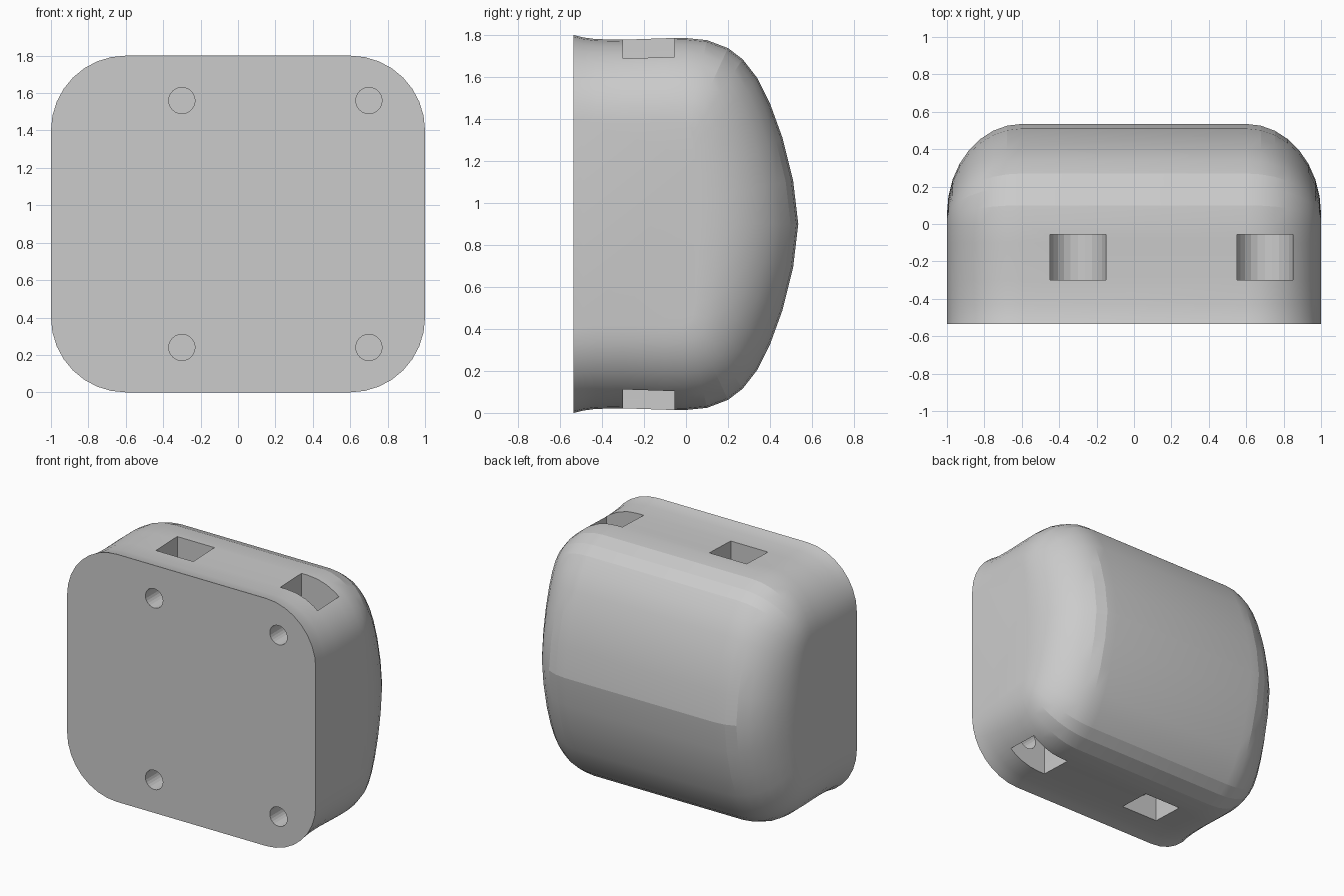
import bpy, bmesh, math

if "Cube" in bpy.data.objects:
    bpy.data.objects.remove(bpy.data.objects["Cube"])

MID = 0.9
STEPS = 8

# Upper half of the side profile (y, z), full size and as it is at the flat ends
outer = [(-.535, 1.8), (-.49, 1.789), (-.43, 1.781), (-.3, 1.778), (-.1, 1.785), (0, 1.786),
         (.1, 1.776), (.2, 1.738), (.27, 1.685), (.34, 1.595), (.40, 1.475),
         (.46, 1.31), (.51, 1.11), (.535, .9)]
inner = [(-.535, 1.4), (-.49, 1.39), (-.43, 1.383), (-.3, 1.38), (-.1, 1.385), (-.02, 1.386),
         (.01, 1.376), (.025, 1.36), (.035, 1.33), (.04, 1.28), (.045, 1.21),
         (.05, 1.12), (.052, 1.01), (.055, .9)]


def closed(half):
    return half + [(y, 2 * MID - z) for y, z in reversed(half[:-1])]


def make_object(name, bm):
    bmesh.ops.recalc_face_normals(bm, faces=bm.faces[:])
    mesh = bpy.data.meshes.new(name)
    bm.to_mesh(mesh)
    bm.free()
    obj = bpy.data.objects.new(name, mesh)
    bpy.context.collection.objects.link(obj)
    return obj


def loft(bm, rings):
    loops = [[bm.verts.new(p) for p in ring] for ring in rings]
    for a, b in zip(loops, loops[1:]):
        for i in range(len(a)):
            j = (i + 1) % len(a)
            bm.faces.new((a[i], a[j], b[j], b[i]))
    bm.faces.new(loops[0])
    bm.faces.new(loops[-1])


# Body: side profile swept across x, rounding inwards at both ends
right = [(.6 + .4 * math.sin(a), 1 - math.cos(a))
         for a in (math.pi / 2 * k / STEPS for k in range(STEPS + 1))]
stations = [(-x, t) for x, t in reversed(right)] + right
rings = [[(x, yo + (yi - yo) * t, zo + (zi - zo) * t)
          for (yo, zo), (yi, zi) in zip(closed(outer), closed(inner))]
         for x, t in stations]
bm = bmesh.new()
loft(bm, rings)
bmesh.ops.dissolve_limit(bm, angle_limit=.001, verts=bm.verts[:], edges=bm.edges[:])
body = make_object("housing", bm)


def prism(name, outline, y0, y1):
    bm = bmesh.new()
    loft(bm, [[(x, y, z) for x, z in outline] for y in (y0, y1)])
    obj = make_object(name, bm)
    obj.hide_render = True
    return obj


def arc(cx, cz, r, start, end, n):
    return [(cx + r * math.cos(start + (end - start) * i / n),
             cz + r * math.sin(start + (end - start) * i / n)) for i in range(n + 1)]


# Round screw holes in the front, each meeting a U-shaped nut slot open at top or bottom
cutters = []
for cx in (-.3, .7):
    for cz, side in ((1.56, 1), (.24, -1)):
        end = cz + side * .5
        u = arc(cx, cz, .15, 0, -side * math.pi, 12)
        cutters.append(prism("nut_slot_cutter", u + [(cx - .15, end), (cx + .15, end)], -.3, -.055))
        hole = arc(cx, cz, .07, 0, 2 * math.pi, 24)[:-1]
        cutters.append(prism("screw_hole_cutter", hole, -.7, -.25))

bpy.context.view_layer.objects.active = body
body.select_set(True)
for cutter in cutters:
    mod = body.modifiers.new("cut", 'BOOLEAN')
    mod.operation = 'DIFFERENCE'
    mod.solver = 'EXACT'
    mod.object = cutter
    bpy.ops.object.modifier_apply(modifier=mod.name)
    bpy.data.objects.remove(cutter)

bpy.ops.object.shade_smooth_by_angle(angle=math.radians(12))
